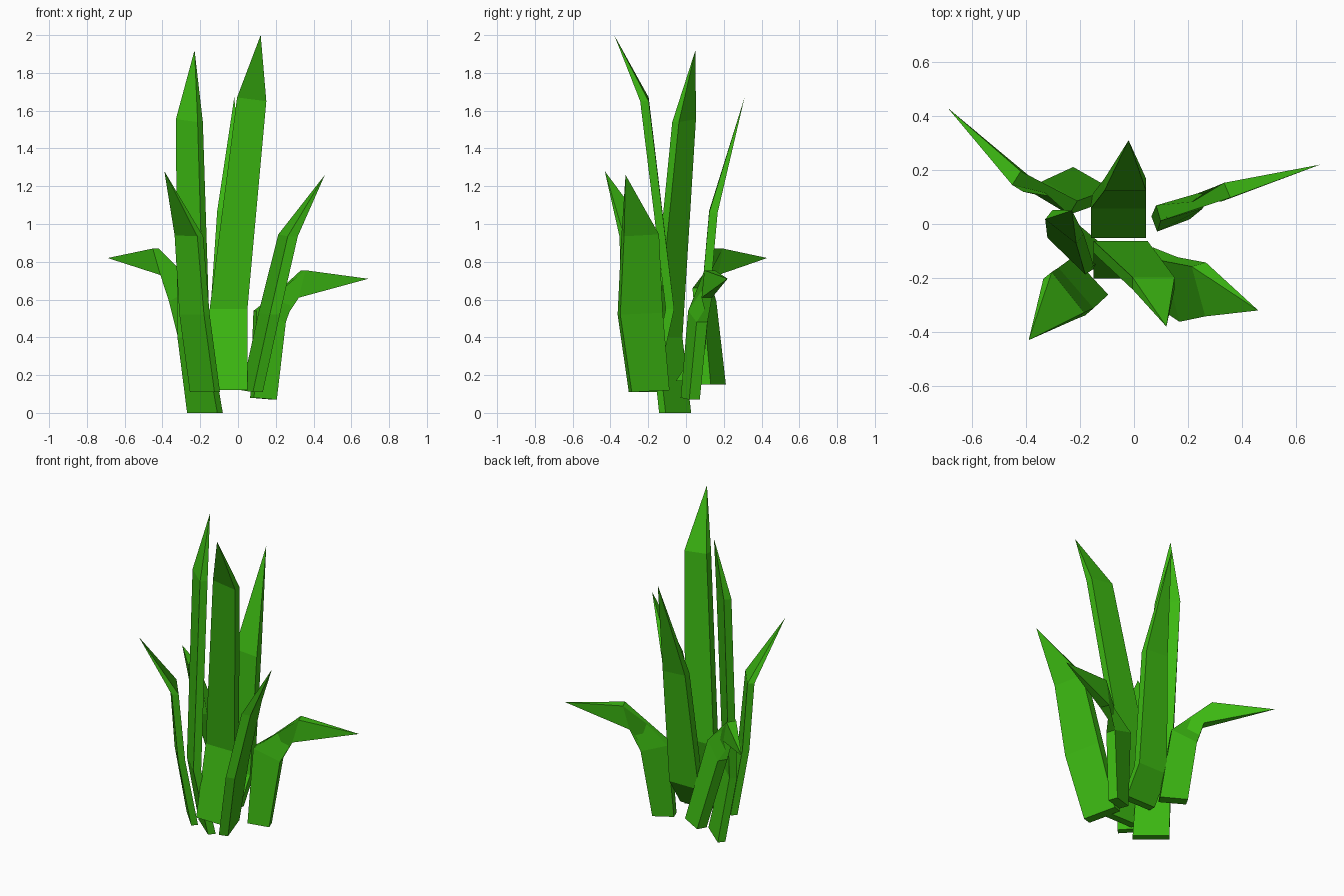
import bpy, bmesh
from mathutils import Vector

green = bpy.data.materials.new("leaf_green")
green.diffuse_color = (0.045, 0.48, 0.006, 1)


def blade(name, t, sections, tip):
    """Flat leaf: each section is the two ends of its width; t is the thickness."""
    bm = bmesh.new()
    rings = []
    for p, q in sections:
        p, q = Vector(p), Vector(q)
        w = q - p
        n = Vector((-w.y, w.x, 0)).normalized() * t / 2
        rings.append([bm.verts.new(c) for c in (p - n, q - n, q + n, p + n)])
    bm.faces.new(rings[0])
    for a, b in zip(rings, rings[1:]):
        for i in range(4):
            j = (i + 1) % 4
            bm.faces.new((a[i], a[j], b[j], b[i]))
    end = bm.verts.new(tip)
    for i in range(4):
        bm.faces.new((rings[-1][i], rings[-1][(i + 1) % 4], end))
    bmesh.ops.recalc_face_normals(bm, faces=bm.faces)
    mesh = bpy.data.meshes.new(name)
    bm.to_mesh(mesh)
    bm.free()
    mesh.materials.append(green)
    bpy.context.collection.objects.link(bpy.data.objects.new(name, mesh))


# Tall upright leaves
blade("tall_front_leaf", 0.045, [
    ((-.15, -.18, .12), (.05, -.18, .12)),
    ((-.15, -.085, .55), (.05, -.085, .55)),
    ((-.005, -.22, 1.67), (.15, -.22, 1.65))], (.12, -.38, 2.0))
blade("tall_left_leaf", 0.045, [
    ((-.255, .01, 0), (-.095, -.125, 0)),
    ((-.305, -.035, .40), (-.165, -.17, .40)),
    ((-.315, .035, 1.555), (-.20, -.055, 1.54))], (-.23, .05, 1.92))
blade("tall_back_leaf", 0.045, [
    ((-.16, -.03, .17), (.045, -.03, .17)),
    ((-.16, .08, .34), (.045, .08, .34)),
    ((-.11, .145, 1.07), (.045, .145, 1.06))], (-.02, .31, 1.67))

# Medium leaves leaning to the front
blade("front_left_leaf", 0.04, [
    ((-.24, -.135, .11), (-.11, -.275, .11)),
    ((-.295, -.175, .52), (-.165, -.325, .52)),
    ((-.32, -.19, .94), (-.20, -.34, .935))], (-.39, -.43, 1.28))
blade("front_right_leaf", 0.055, [
    ((.045, -.095, .12), (.105, -.295, .11)),
    ((.135, -.13, .53), (.195, -.355, .52)),
    ((.24, -.15, .945), (.29, -.335, .935))], (.46, -.32, 1.26))

# Low leaves that bend sideways in their own plane
blade("bent_left_leaf", 0.06, [
    ((-.10, .105, .15), (-.24, .185, .15)),
    ((-.225, .06, .66), (-.35, .135, .59)),
    ((-.435, .17, .87), (-.395, .145, .73))], (-.69, .43, .82))
blade("bent_right_leaf", 0.06, [
    ((.075, .0, .08), (.195, .045, .07)),
    ((.09, .04, .54), (.245, .085, .48)),
    ((.345, .125, .755), (.31, .11, .61))], (.69, .22, .71))
